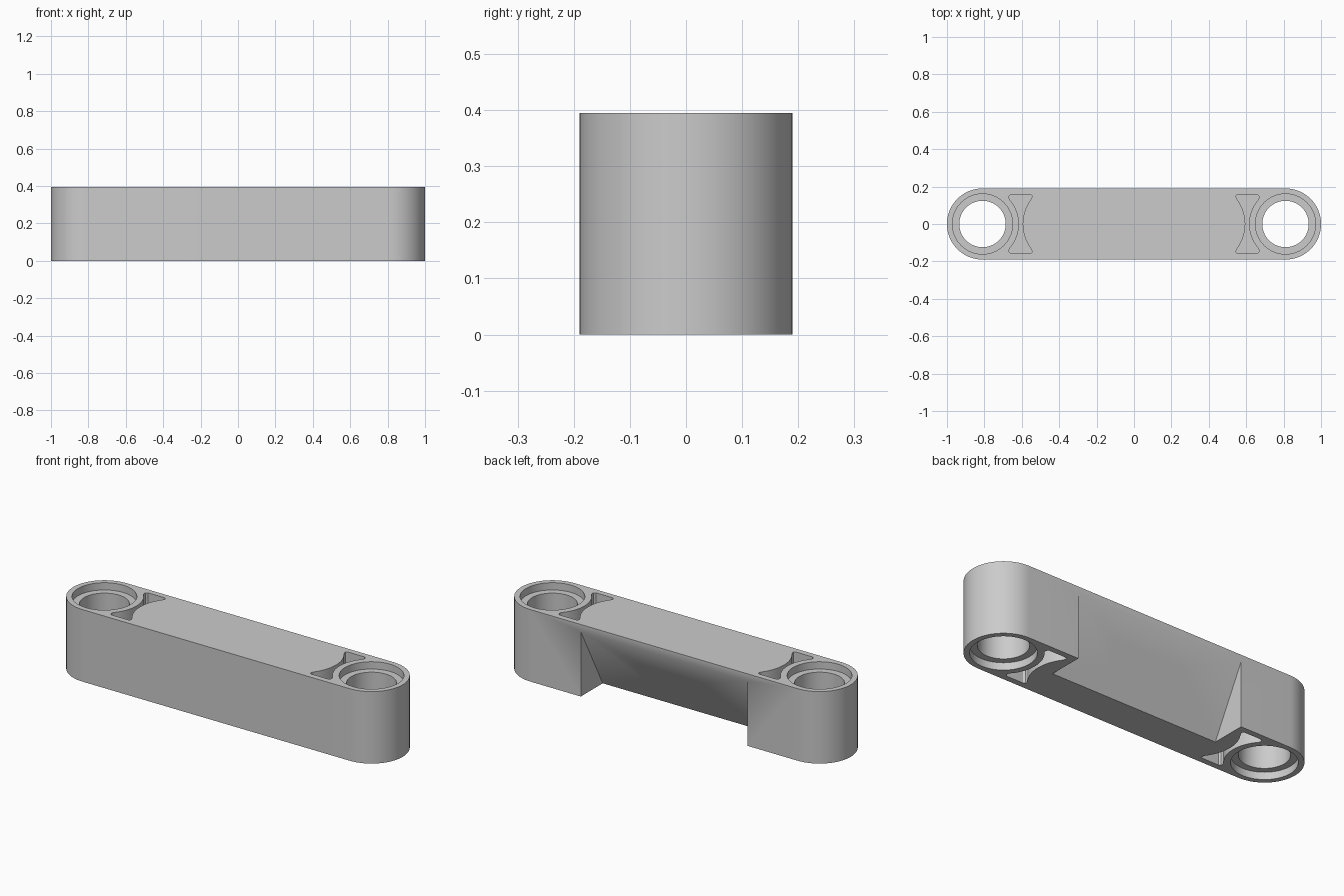
import bpy, bmesh
from math import cos, sin, pi, sqrt, atan2
from mathutils import Matrix, Vector

old = bpy.data.objects.get("Cube")
if old:
    bpy.data.objects.remove(old, do_unlink=True)

HEIGHT, RADIUS, END_X = 0.395, 0.19, 0.81   # link height, end radius, bore position
CUT_X, CUT_Z = 0.505, 0.356                 # half length and height of the rear wedge

grey = bpy.data.materials.new("light_grey")
grey.use_nodes = True
grey.diffuse_color = (0.6, 0.6, 0.6, 1)
grey.node_tree.nodes["Principled BSDF"].inputs["Base Color"].default_value = (0.6, 0.6, 0.6, 1)


def prism(name, outline, low, high, matrix=Matrix()):
    """Extrude a closed 2D outline from low to high along local z."""
    bm = bmesh.new()
    face = bm.faces.new([bm.verts.new((x, y, low)) for x, y in outline])
    new = bmesh.ops.extrude_face_region(bm, geom=[face])["geom"]
    top = [v for v in new if isinstance(v, bmesh.types.BMVert)]
    bmesh.ops.translate(bm, verts=top, vec=(0, 0, high - low))
    bm.transform(matrix)
    bmesh.ops.recalc_face_normals(bm, faces=bm.faces)
    mesh = bpy.data.meshes.new(name)
    bm.to_mesh(mesh)
    bm.free()
    mesh.materials.append(grey)
    obj = bpy.data.objects.new(name, mesh)
    bpy.context.collection.objects.link(obj)
    return obj


def arc(cx, radius, start, end, steps):
    return [(cx + radius * cos(start + (end - start) * i / steps),
             radius * sin(start + (end - start) * i / steps)) for i in range(steps + 1)]


def circle(cx, radius, steps=64):
    return arc(cx, radius, 0, 2 * pi, steps)[:-1]


def pocket_outline(side):
    """Waisted pocket between two arcs, with rounded corners."""
    ys = [0.13 * i / 8 for i in range(-8, 9)]
    corner = [(0.668, 0.14), (0.667, 0.15), (0.658, 0.158),
              (0.555, 0.158), (0.546, 0.152), (0.546, 0.143)]
    outer = [(END_X - sqrt(0.195 ** 2 - y * y), y) for y in ys]
    inner = [(0.375 + sqrt(0.22 ** 2 - y * y), y) for y in reversed(ys)]
    points = outer + corner + inner + [(x, -y) for x, y in reversed(corner)]
    return [(side * x, y) for x, y in points]


# Link body with round ends
body = prism("link_body", arc(END_X, RADIUS, -pi / 2, pi / 2, 40)
             + arc(-END_X, RADIUS, pi / 2, 3 * pi / 2, 40), 0, HEIGHT)
cutters = []

# Bores, counterbores and pockets at both ends, on top and bottom
for side in (-1, 1):
    cutters.append(prism("bore_cutter", circle(side * END_X, 0.124), -0.1, HEIGHT + 0.1))
    for low, high in ((-0.1, 0), (HEIGHT, HEIGHT + 0.1)):
        def recess(name, outline, depth):
            cutters.append(prism(name, outline, low - depth * (low > 0), high + depth * (low < 0)))
        recess("counterbore_cutter", circle(side * END_X, 0.161), 0.04)
        recess("pocket_cutter", pocket_outline(side), 0.12)

# Sloped wedge removed from the lower rear, extruded along x
along_x = Matrix(((0, 0, 1, 0), (1, 0, 0, 0), (0, 1, 0, 0), (0, 0, 0, 1)))
run = RADIUS / CUT_Z
wedge = [(-0.1 * run, -0.1), (RADIUS, CUT_Z), (0.3, CUT_Z), (0.3, -0.1)]
cutters.append(prism("wedge_cutter", wedge, -CUT_X, CUT_X, along_x))

# Two blind holes square to the sloped face
tilt = Matrix.Rotation(atan2(CUT_Z, -RADIUS) , 4, 'X')
normal = Vector((0, CUT_Z, -RADIUS)).normalized()
tilt = normal.to_track_quat('Z', 'Y').to_matrix().to_4x4()
for side in (-1, 1):
    place = Matrix.Translation((side * 0.163, RADIUS / 2, CUT_Z / 2)) @ tilt
    cutters.append(prism("blind_hole_cutter", circle(0, 0.068, 48), -0.25, 0.1, place))

# Cut everything from the body
bpy.context.view_layer.objects.active = body
body.select_set(True)
for cutter in cutters:
    cutter.hide_render = True
    mod = body.modifiers.new(cutter.name, 'BOOLEAN')
    mod.operation = 'DIFFERENCE'
    mod.solver = 'EXACT'
    mod.object = cutter
    bpy.ops.object.modifier_apply(modifier=mod.name)
    bpy.data.objects.remove(cutter, do_unlink=True)

bpy.ops.object.shade_smooth_by_angle(angle=pi / 6)
